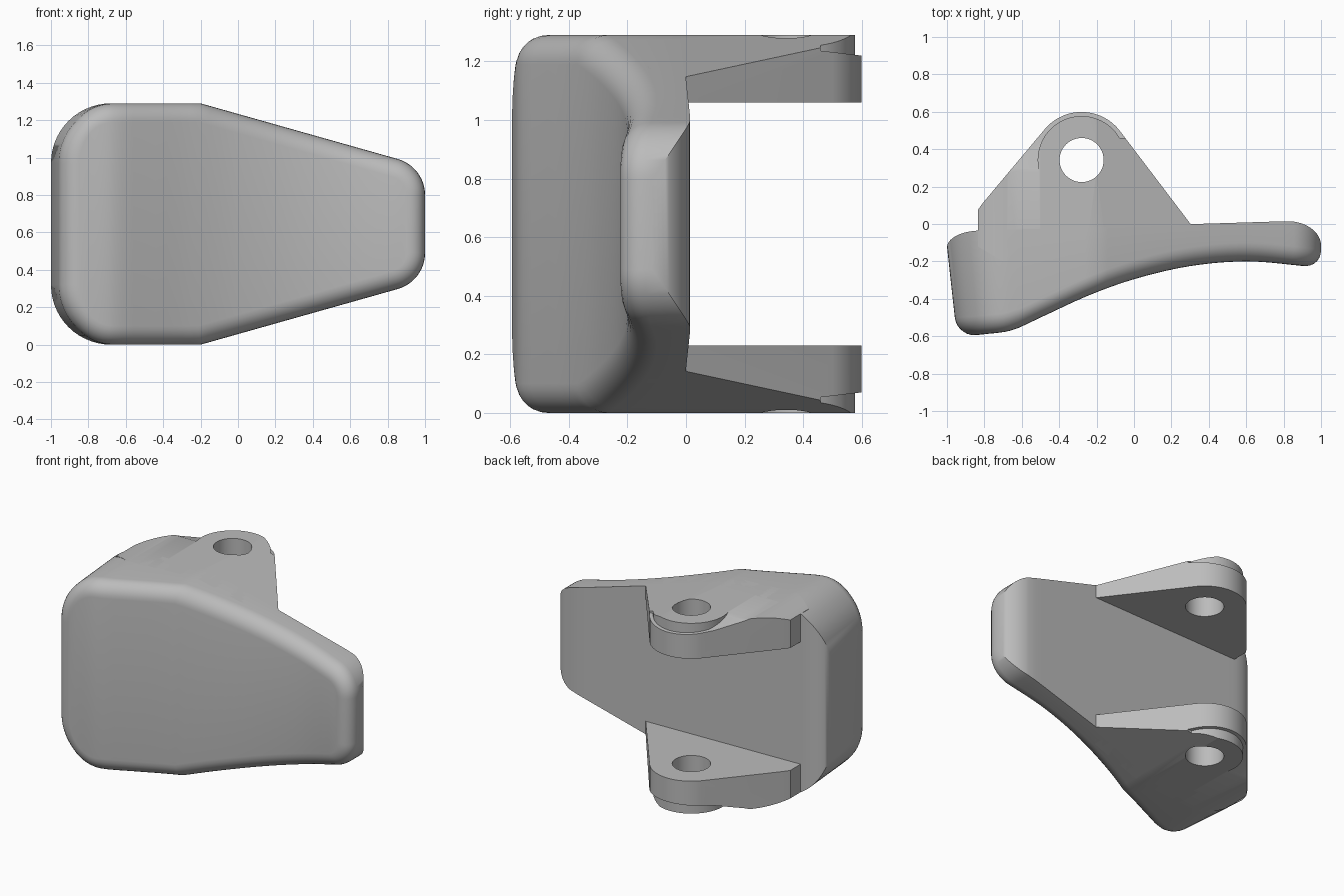
import bpy, bmesh, math
from mathutils import Vector

if "Cube" in bpy.data.objects:
    bpy.data.objects.remove(bpy.data.objects["Cube"])

MID = 0.645          # half height; parts are modelled about their middle plane
FILLET = 0.1

grey = bpy.data.materials.new("plain_grey")
grey.use_nodes = True
grey.diffuse_color = (0.5, 0.5, 0.5, 1)
grey.node_tree.nodes["Principled BSDF"].inputs["Base Color"].default_value = (0.5, 0.5, 0.5, 1)


def add_object(name, bm):
    bmesh.ops.recalc_face_normals(bm, faces=bm.faces)
    mesh = bpy.data.meshes.new(name)
    bm.to_mesh(mesh)
    bm.free()
    mesh.materials.append(grey)
    obj = bpy.data.objects.new(name, mesh)
    bpy.context.collection.objects.link(obj)
    return obj


def arc(cx, cy, r, start, end, steps):
    angles = [math.radians(start + (end - start) * i / steps) for i in range(steps + 1)]
    return [(cx + r * math.cos(a), cy + r * math.sin(a)) for a in angles]


def prism(name, points, place, low, high):
    """Extrude a flat outline; place maps (u, v, depth) to x, y, z."""
    bm = bmesh.new()
    face = bm.faces.new([bm.verts.new(place(u, v, low)) for u, v in points])
    shift = Vector(place(0, 0, high)) - Vector(place(0, 0, low))
    moved = bmesh.ops.extrude_face_region(bm, geom=[face], use_keep_orig=True)["geom"]
    bmesh.ops.translate(bm, vec=shift, verts=[g for g in moved if isinstance(g, bmesh.types.BMVert)])
    return add_object(name, bm)


def boolean(obj, cutter, operation):
    mod = obj.modifiers.new(operation.lower(), 'BOOLEAN')
    mod.object, mod.operation, mod.solver = cutter, operation, 'EXACT'
    bake(obj)
    bpy.data.objects.remove(cutter)


def bake(obj):
    bpy.context.view_layer.update()
    mesh = bpy.data.meshes.new_from_object(obj.evaluated_get(bpy.context.evaluated_depsgraph_get()))
    obj.modifiers.clear()
    obj.data = mesh


def smooth(obj, angle):
    bpy.ops.object.select_all(action='DESELECT')
    obj.select_set(True)
    bpy.context.view_layer.objects.active = obj
    bpy.ops.object.shade_smooth_by_angle(angle=math.radians(angle))


def spline(points):
    """Smooth interpolation through points sorted by x."""
    def slope(i):
        a, b = points[max(i - 1, 0)], points[min(i + 1, len(points) - 1)]
        return (b[1] - a[1]) / (b[0] - a[0])

    def value(x):
        i = max([k for k in range(len(points) - 1) if points[k][0] <= x], default=0)
        (x0, y0), (x1, y1) = points[i], points[i + 1]
        w = x1 - x0
        t = min(max((x - x0) / w, 0), 1)
        return ((2*t**3 - 3*t*t + 1) * y0 + (t**3 - 2*t*t + t) * w * slope(i)
                + (3*t*t - 2*t**3) * y1 + (t**3 - t*t) * w * slope(i + 1))
    return value


front = spline([(-1, -0.6), (-0.85, -0.59), (-0.65, -0.565), (-0.5, -0.5), (-0.25, -0.385),
                (0, -0.295), (0.3, -0.225), (0.6, -0.2), (0.88, -0.222), (1, -0.24)])


def back(x):
    if x > 0.82:
        return -0.115 + 0.13 * math.sqrt(max(0, 1 - ((x - 0.82) / 0.18) ** 2))
    if x < -0.82:
        return -0.125 + 0.09 * math.sqrt(max(0, 1 - ((x + 0.82) / 0.18) ** 2))
    return -0.035 + 0.05 * (x + 0.82) / 1.64


# Upper half of the pad silhouette, right to left, about the middle plane
corners = arc(0.8, 0.155, 0.2, 0, 74, 12) + [(-0.2, MID)] + arc(-0.68, MID - 0.32, 0.32, 90, 180, 14)
half = []
for (ax, az), (bx, bz) in zip(corners, corners[1:]):
    n = max(1, round(abs(bx - ax) / 0.06))
    half += [(ax + (bx - ax) * i / n, az + (bz - az) * i / n) for i in range(n)]
half.append(corners[-1])
outline = half + [(x, -z) for x, z in reversed(half)]


def inset(d):
    ring = []
    for i, (x, z) in enumerate(outline):
        p = Vector(outline[i - 1])
        q = Vector(outline[(i + 1) % len(outline)])
        v = Vector((x, z))
        e1, e2 = (v - p).normalized(), (q - v).normalized()
        n = Vector((-e1.y - e2.y, e1.x + e2.x)).normalized()
        ring.append(v + n * d / max(0.5, n.dot(Vector((-e1.y, e1.x)))))
    return ring


# Curved pad: filleted front rings, straight wall, flat back
bm = bmesh.new()
rings = []
for k in range(9):
    a = math.radians(90 * min(k, 7) / 7)
    ring = []
    for x, z in inset(FILLET * (1 - math.sin(a))):
        y = back(x) if k == 8 else front(x) + FILLET * (1 - math.cos(a))
        lean = min(1, max(0, (-0.6 - x) / 0.3))
        ring.append(bm.verts.new((x + 0.11 * lean * max(0, -0.12 - y), y, z)))
    rings.append(ring)
count = len(outline)
for r0, r1 in zip(rings, rings[1:]):
    for i in range(count):
        j = (i + 1) % count
        bm.faces.new((r0[i], r0[j], r1[j], r1[i]))
for ring in (rings[0], rings[-1]):
    for i in range(len(half) - 1):
        bm.faces.new((ring[i], ring[i + 1], ring[-2 - i], ring[-1 - i]))
pad = add_object("curved_pad", bm)
pad.location.z = MID
smooth(pad, 35)

# Mounting lug: plan outline trimmed by the pad silhouette
flat = lambda u, v, d: (u, v, d)
along_y = lambda u, v, d: (u, d, v)
along_x = lambda u, v, d: (d, u, v)
HX, HY = -0.28, 0.342
plan = ([(0.31, -0.01)] + arc(HX, HY, 0.257, 38, 140, 28)
        + [(-0.81, 0.11), (-0.835, 0.075), (-0.835, -0.12), (-0.7, -0.2), (0.2, -0.13)])
lug = prism("mounting_lugs", plan, flat, 0.415, 0.7)
boolean(lug, prism("silhouette", outline, along_y, -1, 1), 'INTERSECT')

# Sloped ledge around the raised boss
ledge = prism("ledge", [(-0.9, 0.2), (-0.5, 0.2)] + arc(HX, HY, 0.235, 190, 30, 32)
              + [(0.4, 0.46), (0.4, 0.8), (-0.9, 0.8)], flat, 0.4, 0.8)
slope = prism("slope", [(0.24, 0.66), (0.3, 0.635), (0.45, 0.593), (0.6, 0.575), (0.75, 0.57), (0.75, 0.9)],
              along_x, -1, 1)
boolean(ledge, slope, 'INTERSECT')
boolean(lug, ledge, 'DIFFERENCE')

# Pin hole, then the matching lower lug
boolean(lug, prism("pin_hole", arc(HX, HY, 0.118, 0, 352.5, 47), flat, 0.3, 0.8), 'DIFFERENCE')
mirror = lug.modifiers.new("mirror", 'MIRROR')
mirror.use_axis = (False, False, True)
bake(lug)
lug.location.z = MID
smooth(lug, 30)
